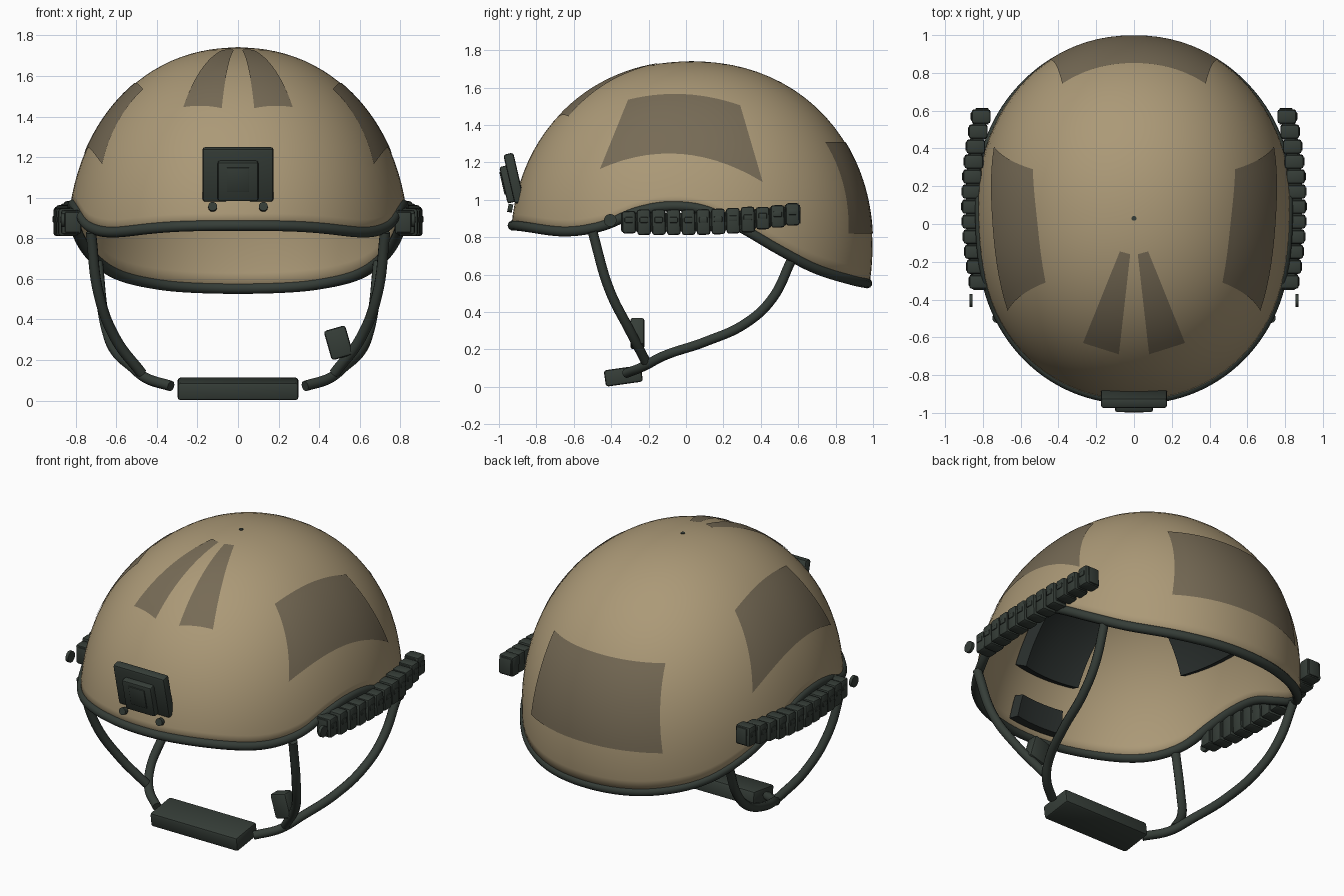
import bpy, bmesh, math
from mathutils import Vector

if "Cube" in bpy.data.objects:
    bpy.data.objects.remove(bpy.data.objects["Cube"])

CY, CZ = 0.03, 0.75                # shell centre
RX, RY, RZ = 0.842, 0.967, 0.99    # shell radii
P = 2.12                           # slightly fuller than an ellipsoid


def material(name, rgb):
    m = bpy.data.materials.new(name)
    m.diffuse_color = (*rgb, 1)
    m.use_nodes = True
    m.node_tree.nodes["Principled BSDF"].inputs["Base Color"].default_value = m.diffuse_color
    return m


TAN = material("tan shell", (0.41, 0.32, 0.185))
BROWN = material("brown patch", (0.182, 0.146, 0.092))
DARK = material("dark green grey", (0.036, 0.047, 0.039))
PAD = material("dark padding", (0.024, 0.030, 0.028))


def finish(bm, name, mat, angle=40):
    bmesh.ops.recalc_face_normals(bm, faces=bm.faces)
    me = bpy.data.meshes.new(name)
    bm.to_mesh(me)
    bm.free()
    ob = bpy.data.objects.new(name, me)
    bpy.context.collection.objects.link(ob)
    me.materials.append(mat)
    bpy.ops.object.select_all(action='DESELECT')
    ob.select_set(True)
    bpy.context.view_layer.objects.active = ob
    bpy.ops.object.shade_smooth_by_angle(angle=math.radians(angle))
    return ob


def box(name, loc, size, rot=(0, 0, 0), bevel=0.012, mat=DARK):
    bm = bmesh.new()
    bmesh.ops.create_cube(bm, size=1)
    bmesh.ops.scale(bm, vec=size, verts=bm.verts)
    bmesh.ops.bevel(bm, geom=bm.edges[:], offset=bevel, segments=2, profile=0.5, affect='EDGES')
    ob = finish(bm, name, mat, 30)
    ob.location, ob.rotation_euler = loc, rot
    return ob


def knob(name, loc, radius, depth, axis, mat=DARK):
    bm = bmesh.new()
    bmesh.ops.create_cone(bm, cap_ends=True, segments=16, radius1=radius, radius2=radius, depth=depth)
    ob = finish(bm, name, mat)
    ob.location = loc
    ob.rotation_euler = Vector(axis).to_track_quat('Z', 'Y').to_euler()


def tube(name, pts, radius, cyclic=False):
    cu = bpy.data.curves.new(name, 'CURVE')
    cu.dimensions = '3D'
    cu.bevel_depth, cu.bevel_resolution = radius, 3
    cu.use_fill_caps = True
    cu.resolution_u = 3 if cyclic else 8
    sp = cu.splines.new('BEZIER')
    sp.bezier_points.add(len(pts) - 1)
    for b, p in zip(sp.bezier_points, pts):
        b.co = p
        b.handle_left_type = b.handle_right_type = 'AUTO'
    sp.use_cyclic_u = cyclic
    ob = bpy.data.objects.new(name, cu)
    bpy.context.collection.objects.link(ob)
    cu.materials.append(DARK)


# rim height along the side, as (y, z)
RIM = [(-1.0, 0.865), (-0.9, 0.86), (-0.65, 0.83), (-0.45, 0.86), (-0.28, 0.93), (-0.1, 0.965),
       (0.1, 0.945), (0.3, 0.85), (0.5, 0.735), (0.7, 0.632), (0.9, 0.57), (1.0, 0.55)]


def rim_z(y):
    y = max(-0.999, min(0.999, y))
    i = next(k for k in range(len(RIM) - 1) if RIM[k + 1][0] >= y)
    (y0, z0), (y1, z1) = RIM[i], RIM[i + 1]

    def slope(k):
        a, b = RIM[max(k - 1, 0)], RIM[min(k + 1, len(RIM) - 1)]
        return (b[1] - a[1]) / (b[0] - a[0])
    h, t = y1 - y0, (y - y0) / (y1 - y0)
    return ((2*t**3 - 3*t*t + 1) * z0 + (t**3 - 2*t*t + t) * h * slope(i)
            + (3*t*t - 2*t**3) * z1 + (t**3 - t*t) * h * slope(i + 1))


def on_shell(theta, phi):
    d = Vector((math.cos(phi) * math.sin(theta), -math.cos(phi) * math.cos(theta), math.sin(phi)))
    d *= sum(abs(v) ** P for v in d) ** (-1 / P)
    return Vector((RX * d.x, CY + RY * d.y, CZ + RZ * d.z))


# shell: rings from the wavy rim up to the pole
N, M = 96, 24
bm = bmesh.new()
rings, rim_pts = [], []
for i in range(N):
    th = 2 * math.pi * i / N
    phi = 0.1
    for _ in range(40):
        q = on_shell(th, phi)
        phi += 0.5 * (rim_z(q.y) - q.z) / RZ
    rim_pts.append(on_shell(th, phi))
    rings.append([bm.verts.new(on_shell(th, phi + (math.pi / 2 - phi) * j / M)) for j in range(M)])
pole = bm.verts.new((0, CY, CZ + RZ))
for i in range(N):
    a, b = rings[i], rings[(i + 1) % N]
    for j in range(M - 1):
        bm.faces.new((a[j], b[j], b[j + 1], a[j + 1]))
    bm.faces.new((a[-1], b[-1], pole))
shell = finish(bm, "shell", TAN)
sol = shell.modifiers.new("thickness", 'SOLIDIFY')
sol.thickness, sol.offset = 0.03, -1

tube("rim_trim", [p - Vector((p.x, p.y - CY, 0)).normalized() * (0.013 if p.y > 0 else 0.013 + 0.008 * p.y)
                  for p in rim_pts], 0.027, True)
knob("crown_vent", (0, CY, CZ + RZ), 0.013, 0.006, (0, 0, 1))


def patch(name, corners, axis, sign, scale=1.004, thick=0, bulge=(0, 0), mat=BROWN, n=14):
    """Curved plate: a flat quad (bottom pair, top pair) projected along an axis onto the shell."""
    c, r = (0, CY, CZ), (RX * scale, RY * scale, RZ * scale)
    free = [k for k in range(3) if k != axis]
    b0, b1, t0, t1 = [Vector(p) for p in corners]
    bm = bmesh.new()
    grid = []
    for i in range(n + 1):
        u = i / n
        lo, hi = b0.lerp(b1, u), t0.lerp(t1, u)
        lo.y += bulge[0] * 4 * u * (1 - u)
        hi.y += bulge[1] * 4 * u * (1 - u)
        row = []
        for j in range(n + 1):
            q = lo.lerp(hi, j / n)
            p = [0, 0, 0]
            left = 1
            for k, v in zip(free, q):
                p[k] = v
                left -= abs((v - c[k]) / r[k]) ** P
            p[axis] = c[axis] + sign * r[axis] * max(left, 0) ** (1 / P)
            row.append(bm.verts.new(p))
        grid.append(row)
    for i in range(n):
        for j in range(n):
            bm.faces.new((grid[i][j], grid[i + 1][j], grid[i + 1][j + 1], grid[i][j + 1]))
    ob = finish(bm, name, mat)
    f = ob.data.polygons[n * n // 2]
    if f.normal.dot(f.center - Vector(c)) < 0:
        ob.data.flip_normals()
    if thick:
        sol = ob.modifiers.new("thickness", 'SOLIDIFY')
        sol.thickness, sol.offset = thick, 0
        ob.modifiers.new("crisp_edges", 'EDGE_SPLIT')


# surface patches
patch("rear_patch", [(-0.45, 0.82), (0.45, 0.82), (-0.38, 1.31), (0.38, 1.31)], 1, 1)
for s, side in ((1, "right"), (-1, "left")):
    patch(side + "_side_patch", [(-0.46, 1.165), (0.41, 1.095), (-0.31, 1.535), (0.29, 1.505)], 0, s,
          bulge=(0.115, 0.045))
    patch(side + "_front_stripe", [(s * 0.08, -0.69), (s * 0.27, -0.63), (s * 0.02, -0.16),
                                   (s * 0.075, -0.145)], 2, 1)
    # side padding inside
    patch(side + "_inner_pad", [(-0.32, 1.22), (0.2, 1.22), (-0.28, 1.45), (0.18, 1.45)], 0, s,
          0.93, 0.06, mat=PAD)

# padding inside
patch("forehead_pad", [(-0.17, 0.89), (0.17, 0.89), (-0.15, 1.03), (0.15, 1.03)], 1, -1, 0.93, 0.06, mat=PAD)
patch("front_pad", [(-0.2, 1.17), (0.2, 1.17), (-0.2, 1.48), (0.2, 1.48)], 1, -1, 0.92, 0.08, mat=PAD)
patch("rear_pad", [(-0.22, 1.17), (0.22, 1.17), (-0.2, 1.45), (0.2, 1.45)], 1, 1, 0.93, 0.06, mat=PAD)

# front mount, leaning forward at the top
tilt = (math.radians(13), 0, 0)
box("mount_plate", (0, -0.920, 1.115), (0.35, 0.055, 0.27), tilt, 0.014)
box("mount_socket", (0, -0.952, 1.083), (0.2, 0.05, 0.20), tilt, 0.012)
box("mount_insert", (0, -0.972, 1.09), (0.11, 0.025, 0.125), tilt, 0.005)

STRAPS = {
    "front_strap": [(0.725, -0.5, 0.83), (0.685, -0.41, 0.52), (0.60, -0.30, 0.30),
                    (0.475, -0.215, 0.135)],
    "rear_strap": [(0.69, 0.565, 0.68), (0.67, 0.46, 0.47), (0.645, 0.32, 0.34), (0.60, 0.1, 0.24),
                   (0.52, -0.12, 0.165), (0.45, -0.225, 0.11), (0.33, -0.32, 0.072)],
}
for s, side in ((1, "right"), (-1, "left")):
    knob(side + "_mount_bolt", (s * 0.125, -0.94, 0.955), 0.022, 0.025, (0, 1, -0.2))
    # accessory rail: a row of blocks stepping along the shell
    for k in range(12):
        y = -0.305 + k * 0.0795
        x = 0.86 - 0.23 * (y - 0.1) ** 2
        z = 0.880 + 0.13 * max(y, 0) ** 2
        tall = 0.137 if 0 < k < 9 else 0.12
        box(f"{side}_rail_block_{k}", (s * x, y, z), (0.1, 0.073, tall), (0.03, 0, 0), 0.014)
        box(f"{side}_rail_core_{k}", (s * (x - 0.005), y, z), (0.07, 0.085, 0.1), (0.03, 0, 0), 0.004)
        box(f"{side}_rail_ridge_{k}", (s * (x + 0.044), y, z + 0.012), (0.022, 0.045, 0.03), (0, 0, 0), 0.005)
    knob(side + "_rail_knob", (s * 0.863, -0.405, 0.89), 0.034, 0.018, (1, 0, 0))
    # chin straps
    for name, pts in STRAPS.items():
        tube(f"{side}_{name}", [(s * x, y, z) for x, y, z in pts], 0.026)

box("chin_cup", (0, -0.335, 0.058), (0.595, 0.2, 0.088), (math.radians(8), 0, 0), 0.014)
box("strap_buckle", (0.495, -0.26, 0.285), (0.11, 0.075, 0.15), (0, math.radians(-16), 0), 0.014)
